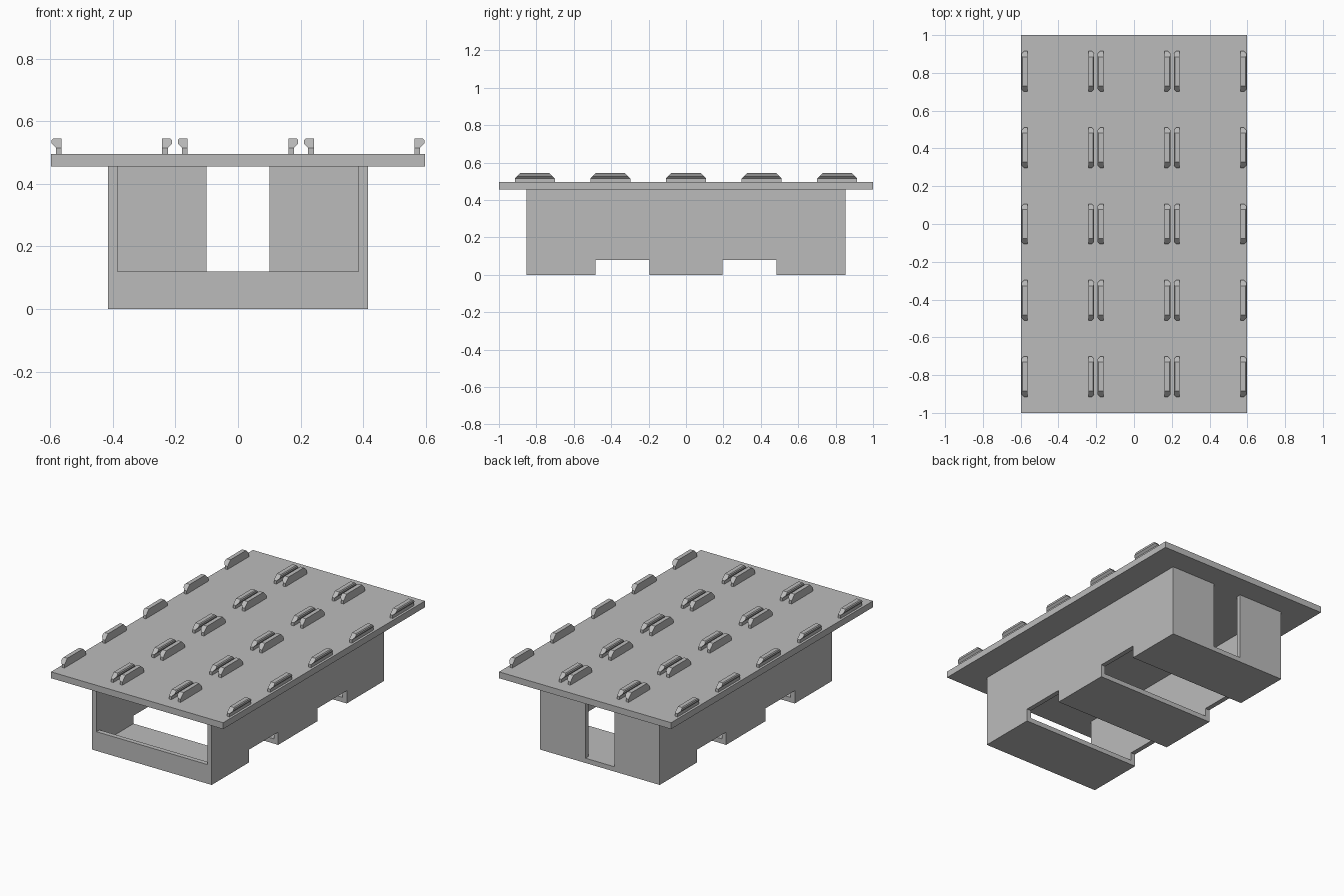
import bpy
import bmesh

if "Cube" in bpy.data.objects:
    bpy.data.objects.remove(bpy.data.objects["Cube"], do_unlink=True)

# One plain grey plastic
grey = bpy.data.materials.new("light_grey_plastic")
grey.use_nodes = True
COLOUR = (0.5, 0.5, 0.5, 1)
grey.diffuse_color = COLOUR
grey.node_tree.nodes["Principled BSDF"].inputs["Base Color"].default_value = COLOUR


def finish(name, bm):
    bmesh.ops.recalc_face_normals(bm, faces=bm.faces)
    mesh = bpy.data.meshes.new(name)
    bm.to_mesh(mesh)
    bm.free()
    mesh.materials.append(grey)
    obj = bpy.data.objects.new(name, mesh)
    bpy.context.collection.objects.link(obj)
    return obj


def loft(bm, ring_a, ring_b):
    """Close a solid between two matching outlines."""
    a = [bm.verts.new(p) for p in ring_a]
    b = [bm.verts.new(p) for p in ring_b]
    bm.faces.new(a)
    bm.faces.new(b)
    for i in range(len(a)):
        j = (i + 1) % len(a)
        bm.faces.new((a[i], a[j], b[j], b[i]))


def box(name, x0, x1, y0, y1, z0, z1):
    bm = bmesh.new()
    rect = [(x0, y0), (x1, y0), (x1, y1), (x0, y1)]
    loft(bm, [(x, y, z0) for x, y in rect], [(x, y, z1) for x, y in rect])
    return finish(name, bm)


WALL = 0.03
HALF_W, HALF_L = 0.415, 0.853
INNER = HALF_W - WALL
UNDER, TOP = 0.455, 0.495
SLOT_IN, SLOT_OUT, SLOT_H = 0.195, 0.485, 0.08

# Top plate
box("top_plate", -0.597, 0.597, -1, 1, UNDER, TOP)

# Side walls with two notches along the bottom edge
half = [(SLOT_IN, 0), (SLOT_IN, SLOT_H), (SLOT_OUT, SLOT_H), (SLOT_OUT, 0),
        (HALF_L, 0), (HALF_L, UNDER)]
outline = half + [(-y, z) for y, z in reversed(half)]
for side, s in (("left", 1), ("right", -1)):
    bm = bmesh.new()
    loft(bm, [(s * INNER, y, z) for y, z in outline],
         [(s * HALF_W, y, z) for y, z in outline])
    finish(side + "_wall", bm)

# Floor strips, open between them at the notches
for name, y0, y1 in (("front", -HALF_L + WALL, -SLOT_OUT),
                     ("middle", -SLOT_IN, SLOT_IN),
                     ("back", SLOT_OUT, HALF_L - WALL)):
    box(name + "_floor", -INNER, INNER, y0, y1, 0, WALL)

# Low front lip, and back wall with a tall doorway
box("front_lip", -INNER, INNER, -HALF_L, -HALF_L + WALL, 0, 0.12)
box("back_sill", -INNER, INNER, HALF_L - WALL, HALF_L, 0, WALL)
for side, s in (("left", 1), ("right", -1)):
    x0, x1 = sorted((s * 0.1, s * INNER))
    box("back_wall_" + side, x0, x1, HALF_L - WALL, HALF_L, WALL, UNDER)

# Snap clips: a stem and a flared head with sloping ends
NECK, CLIP_TOP = 0.515, 0.545
STEM = [(0, TOP), (0.018, TOP), (0.018, NECK), (0, NECK)]
HEAD = [(0, NECK), (0.018, NECK), (0.031, 0.528), (0.031, 0.54),
        (0.026, CLIP_TOP), (0, CLIP_TOP)]


def clip(x, y, s):
    bm = bmesh.new()
    for profile in (STEM, HEAD):
        rings = []
        for end in (-1, 1):
            rings.append([(x + s * u, y + end * (0.107 - max(0, z - NECK)), z)
                          for u, z in profile])
        loft(bm, *rings)
    finish("snap_clip", bm)


# Three columns by five rows, a facing pair of clips in each cell
for column in (-1, 0, 1):
    for row in range(-2, 3):
        for s in (-1, 1):
            clip(column * 0.403 + s * 0.161, row * 0.404, s)
